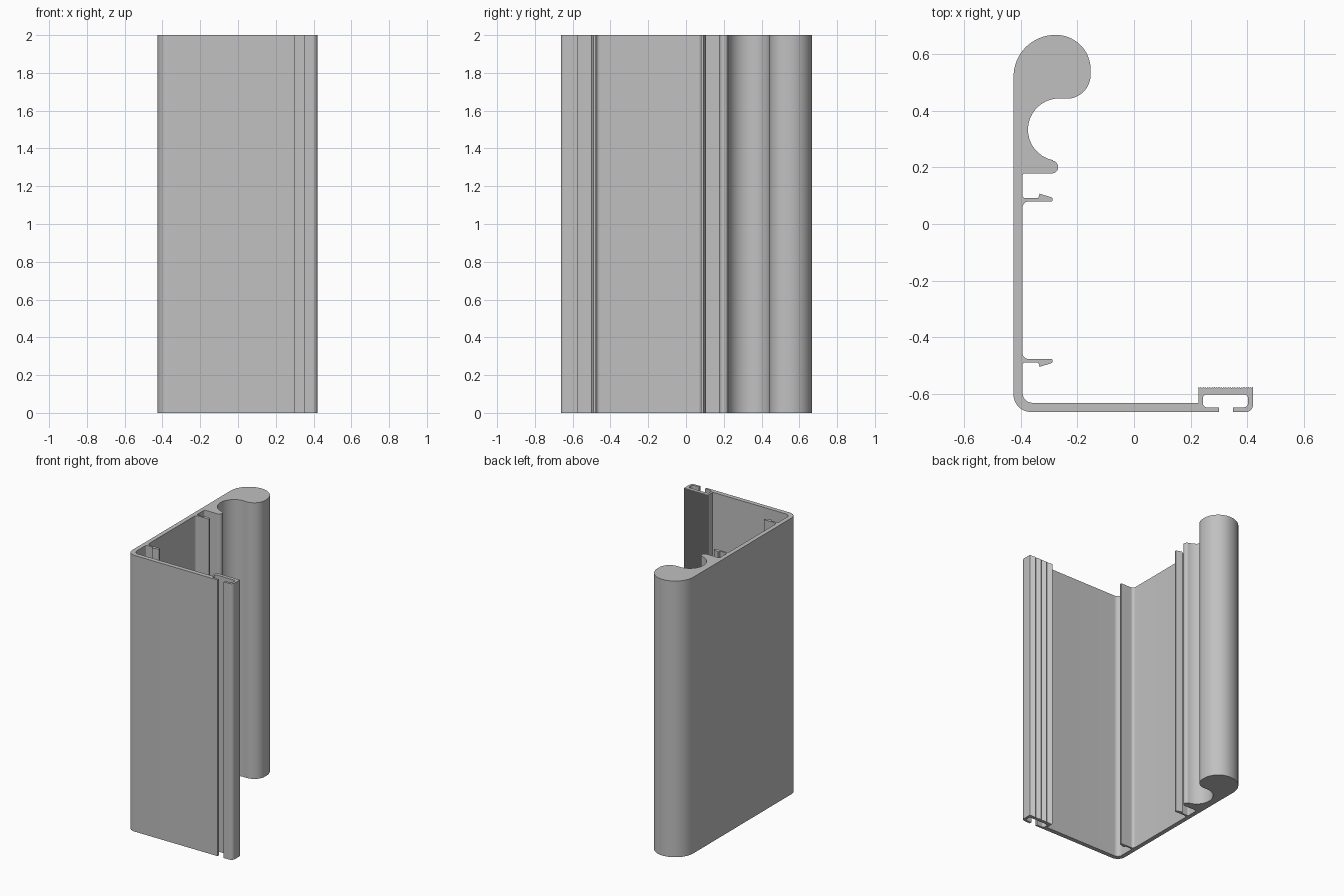
import bpy, bmesh
from math import cos, sin, radians, tan
from mathutils import Vector

cube = bpy.data.objects.get("Cube")
if cube:
    bpy.data.objects.remove(cube, do_unlink=True)

HEIGHT = 2.0
LEFT, RIGHT, FRONT = -0.425, 0.42, -0.663   # outer limits
WALL_X, WALL_Y = -0.393, -0.631             # inner wall faces

# Outline entries are (x, y, corner radius)
outline = []


def corner(x, y, r=0.0):
    outline.append((x, y, r))


def arc(cx, cy, r, start, end, steps=24):
    for i in range(steps + 1):
        a = radians(start + (end - start) * i / steps)
        corner(cx + r * cos(a), cy + r * sin(a))


def rounded(points, steps=8):
    """Replace every corner that has a radius with a fillet."""
    result = []
    for i, (x, y, r) in enumerate(points):
        p = Vector((x, y))
        if r == 0:
            result.append(p)
            continue
        a = (Vector(points[i - 1][:2]) - p).normalized()
        b = (Vector(points[(i + 1) % len(points)][:2]) - p).normalized()
        half = a.angle(b) / 2
        centre = p + (a + b).normalized() * (r / sin(half))
        start = p + a * (r / tan(half)) - centre
        end = p + b * (r / tan(half)) - centre
        for k in range(steps + 1):
            t = k / steps
            result.append(centre + start.lerp(end, t).normalized() * r)
    return result


def clip(y, side):
    """Barbed clip arm, listed from its barbed face to its plain face."""
    return [(WALL_X, y + side * 0.013, 0.008), (-0.338, y + side * 0.013, 0),
            (-0.333, y + side * 0.028, 0), (-0.288, y + side * 0.014, 0.005),
            (-0.288, y, 0.005), (WALL_X, y, 0.02)]


# Front wall and the slotted box at its end
corner(LEFT, FRONT, 0.06)
corner(0.30, FRONT)
corner(0.30, -0.647)
corner(0.243, -0.647, 0.015)
corner(0.243, -0.602, 0.012)
corner(0.402, -0.602, 0.012)
corner(0.402, -0.647, 0.015)
corner(0.35, -0.647)
corner(0.35, FRONT)
corner(RIGHT, FRONT, 0.025)

# Finely serrated back of the box
teeth = 24
for i in range(teeth * 2 + 1):
    corner(RIGHT + (0.228 - RIGHT) * i / (teeth * 2), -0.575 - 0.004 * (i % 2))
corner(0.228, WALL_Y)
corner(WALL_X, WALL_Y, 0.035)

# Clip arms on the side wall
outline += clip(-0.476, -1)
outline += reversed(clip(0.079, 1))

# Lip, round channel and bulb
corner(WALL_X, 0.1785, 0.008)
arc(-0.290, 0.201, 0.0225, -90, 80, 12)
arc(-0.264, 0.333, 0.11, 259, 90, 32)
arc(-0.238, 0.527, 0.085, -90, 0)
arc(-0.275, 0.545, 0.122, 0, 90)
arc(-0.278, 0.520, 0.147, 90, 180)

# Extrude the profile
bm = bmesh.new()
base = bm.faces.new([bm.verts.new((p.x, p.y, 0)) for p in rounded(outline)])
top = bmesh.ops.extrude_face_region(bm, geom=[base], use_keep_orig=True)
bmesh.ops.translate(bm, vec=(0, 0, HEIGHT),
                    verts=[v for v in top["geom"] if isinstance(v, bmesh.types.BMVert)])
bmesh.ops.recalc_face_normals(bm, faces=bm.faces)
mesh = bpy.data.meshes.new("extruded_profile")
bm.to_mesh(mesh)
bm.free()

profile = bpy.data.objects.new("extruded_profile", mesh)
bpy.context.collection.objects.link(profile)

# Plain grey metal
grey = bpy.data.materials.new("grey_metal")
grey.use_nodes = True
colour = (0.53, 0.53, 0.53, 1)
grey.diffuse_color = colour
grey.node_tree.nodes["Principled BSDF"].inputs["Base Color"].default_value = colour
mesh.materials.append(grey)

bpy.ops.object.select_all(action="DESELECT")
profile.select_set(True)
bpy.context.view_layer.objects.active = profile
bpy.ops.object.shade_smooth_by_angle(angle=radians(30))
